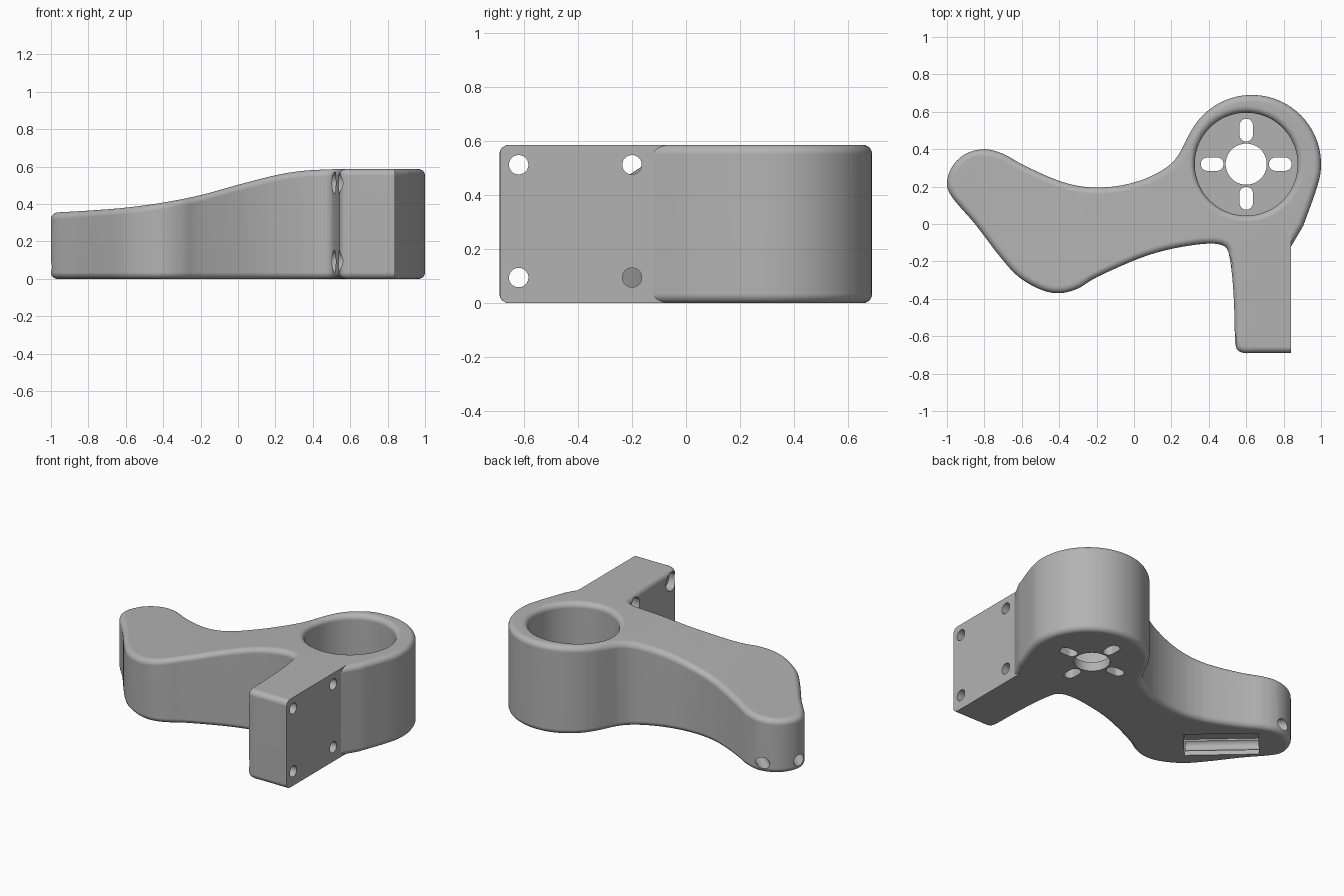
import bpy, bmesh
from math import sin, cos, pi, radians
from mathutils import Matrix, Vector

if "Cube" in bpy.data.objects:
    bpy.data.objects.remove(bpy.data.objects["Cube"])

HEIGHT = 0.587
FILLET = 0.035
STEPS = 6

grey = bpy.data.materials.new("plain grey")
grey.use_nodes = True
colour = (0.45, 0.45, 0.45, 1)
grey.diffuse_color = colour
grey.node_tree.nodes["Principled BSDF"].inputs["Base Color"].default_value = colour


def spline(points, steps):
    """Smooth curve through the points."""
    p = [Vector(q) for q in points]
    p = [2 * p[0] - p[1]] + p + [2 * p[-1] - p[-2]]
    out = []
    for a, b, c, d in zip(p, p[1:], p[2:], p[3:]):
        for i in range(steps):
            t = i / steps
            out.append(b + 0.5 * t * (c - a + t * (2 * a - 5 * b + 4 * c - d
                                                   + t * (3 * (b - c) + d - a))))
    return out + [p[-2]]


def inset(points, dist, flat_edge):
    """Move every edge inward by dist, except the flat one."""
    n = len(points)
    normals, dists = [], []
    for i in range(n):
        e = (points[(i + 1) % n] - points[i]).normalized()
        normals.append(Vector((-e.y, e.x)))
        dists.append(0 if i == flat_edge else dist)
    out = []
    for i in range(n):
        m, k, dm, dk = normals[i - 1], normals[i], dists[i - 1], dists[i]
        det = m.x * k.y - m.y * k.x
        if abs(det) < 0.05:
            move = (m + k).normalized() * max(dm, dk)
        else:
            move = Vector((dm * k.y - dk * m.y, m.x * dk - k.x * dm)) / det
        out.append(points[i] + move)
    return out


def make_solid(name, rings, matrix):
    """Closed solid through rising counter-clockwise rings, given as (points, z)."""
    bm = bmesh.new()
    loops = [[bm.verts.new((p[0], p[1], z)) for p in pts] for pts, z in rings]
    n = len(loops[0])
    for low, high in zip(loops, loops[1:]):
        for i in range(n):
            j = (i + 1) % n
            bm.faces.new((low[i], low[j], high[j], high[i]))
    bm.faces.new(loops[0][::-1])
    bm.faces.new(loops[-1])
    mesh = bpy.data.meshes.new(name)
    bm.to_mesh(mesh)
    bm.free()
    mesh.materials.append(grey)
    obj = bpy.data.objects.new(name, mesh)
    bpy.context.collection.objects.link(obj)
    obj.matrix_world = matrix
    return obj


def capsule(radius, half=0, sides=32):
    """Circle, or a slot outline stretched along x."""
    pts = []
    for i in range(sides):
        a = 2 * pi * (i + 0.5) / sides
        pts.append((radius * cos(a) + (half if cos(a) > 0 else -half), radius * sin(a)))
    return pts


# Plan outline, counter-clockwise from the flat side of the mounting plate
round_end = [(0.63 + 0.37 * cos(radians(a)), 0.32 + 0.37 * sin(radians(a)))
             for a in range(-20, 151, 17)]
upper_edge = [(0.22, 0.345), (0.1, 0.26), (-0.05, 0.21), (-0.2, 0.195), (-0.33, 0.21),
              (-0.45, 0.25), (-0.6, 0.32), (-0.7, 0.375), (-0.8, 0.4)]
tip = [(-0.9, 0.375), (-0.97, 0.31), (-1, 0.22), (-0.97, 0.14)]
lower_edge = [(-0.85, 0), (-0.72, -0.17), (-0.62, -0.28), (-0.5, -0.35), (-0.4, -0.37),
              (-0.3, -0.345), (-0.2, -0.285), (0, -0.195), (0.15, -0.145), (0.3, -0.115),
              (0.4, -0.105), (0.46, -0.11), (0.495, -0.13), (0.51, -0.175)]
plate_edge = [(0.525, -0.28), (0.535, -0.43), (0.539, -0.59), (0.541, -0.64),
              (0.555, -0.675), (0.59, -0.69), (0.64, -0.69)]
outline = [Vector((0.84, -0.12))]
outline += spline([(0.905, -0.01)] + round_end + upper_edge + tip + lower_edge + plate_edge, 5)
outline += [Vector((0.84, -0.69))]
flat_edge = len(outline) - 1

# Body with rounded top and bottom edges
rings = []
for i in range(STEPS + 1):
    a = 0.5 * pi * i / STEPS
    rings.append((inset(outline, FILLET * (1 - sin(a)), flat_edge), FILLET * (1 - cos(a))))
rings += [(pts, HEIGHT - z) for pts, z in rings[::-1]]
body = make_solid("lever_body", rings, Matrix())


def cut(rings, matrix):
    """Subtract a solid from the body, with the first solver that manages it."""
    cutter = make_solid("cutter", rings, matrix)
    cutter.hide_render = True
    mod = body.modifiers.new("cut", 'BOOLEAN')
    mod.operation = 'DIFFERENCE'
    mod.object = cutter
    for solver in ('MANIFOLD', 'EXACT', 'FLOAT'):
        mod.solver = solver
        bpy.context.view_layer.update()
        depsgraph = bpy.context.evaluated_depsgraph_get()
        result = bpy.data.meshes.new_from_object(body.evaluated_get(depsgraph))
        if len(result.vertices) > len(body.data.vertices):
            body.data = result
            break
    body.modifiers.remove(mod)
    bpy.data.objects.remove(cutter)


def rod(radius, start, end, matrix):
    """Round cut along the local x axis."""
    pts = capsule(radius)
    cut([(pts, start), (pts, end)], matrix @ Matrix.Rotation(pi / 2, 4, 'Y'))


# Motor bore with a rounded rim, centre hole and four slots
bore = Matrix.Translation((0.6, 0.32, 0))
bore_rings = [(capsule(0.275, sides=80), 0.06)]
for i in range(STEPS + 1):
    a = 0.5 * pi * i / STEPS
    bore_rings.append((capsule(0.275 + FILLET * (1 - cos(a)), sides=80),
                       HEIGHT - FILLET * (1 - sin(a))))
bore_rings.append((capsule(0.275 + FILLET, sides=80), HEIGHT + 0.1))
cut(bore_rings, bore)
cut([(capsule(0.11), -0.1), (capsule(0.11), 0.2)], bore)
for k in range(4):
    slot = capsule(0.036, 0.025)
    cut([(slot, -0.1), (slot, 0.2)],
        bore @ Matrix.Rotation(k * pi / 2, 4, 'Z') @ Matrix.Translation((0.182, 0, 0)))

# Counterbored screw holes through the plate
for y in (-0.62, -0.2):
    for z in (0.095, 0.513):
        place = Matrix.Translation((0, y, z))
        rod(0.036, 0.5, 0.9, place)
        rod(0.06, 0.42, 0.6, place)

# Pocket under the lever, with two channels leading out of the tip
pocket = Matrix.Translation((-0.635, 0.06, 0)) @ Matrix.Rotation(radians(138), 4, 'Z')
box = [(-0.225, -0.125), (0.225, -0.125), (0.225, 0.125), (-0.225, 0.125)]
cut([(box, -0.1), (box, 0.11)], pocket)
for side in (-1, 1):
    rod(0.037, -0.22, 0.6, pocket @ Matrix.Translation((0, 0.11 * side, 0.065)))

# Slope the top down toward the tip
slope = spline([(-1.01, 0.353), (-0.8, 0.365), (-0.6, 0.381), (-0.4, 0.408), (-0.2, 0.448),
                (0, 0.503), (0.2, 0.554), (0.35, 0.578), (0.52, HEIGHT)], 4)


def top_height(x):
    for a, b in zip(slope, slope[1:]):
        if x <= b.x:
            return a.y + (b.y - a.y) * (x - a.x) / (b.x - a.x)
    return HEIGHT


bm = bmesh.new()
bm.from_mesh(body.data)
bmesh.ops.triangulate(bm, faces=[f for f in bm.faces if len(f.verts) > 4])
for s in slope[1:]:
    bmesh.ops.bisect_plane(bm, geom=bm.verts[:] + bm.edges[:] + bm.faces[:],
                           plane_co=(s.x, 0, 0), plane_no=(1, 0, 0))
bmesh.ops.remove_doubles(bm, verts=bm.verts, dist=0.0001)
for v in bm.verts:
    if v.co.z > HEIGHT / 2:
        v.co.z += top_height(v.co.x) - HEIGHT
bm.to_mesh(body.data)
bm.free()

# Smooth the curved faces
bpy.ops.object.select_all(action='DESELECT')
bpy.context.view_layer.objects.active = body
body.select_set(True)
bpy.ops.object.shade_smooth_by_angle(angle=radians(30))
weighted = body.modifiers.new("even shading", 'WEIGHTED_NORMAL')
weighted.keep_sharp = True
